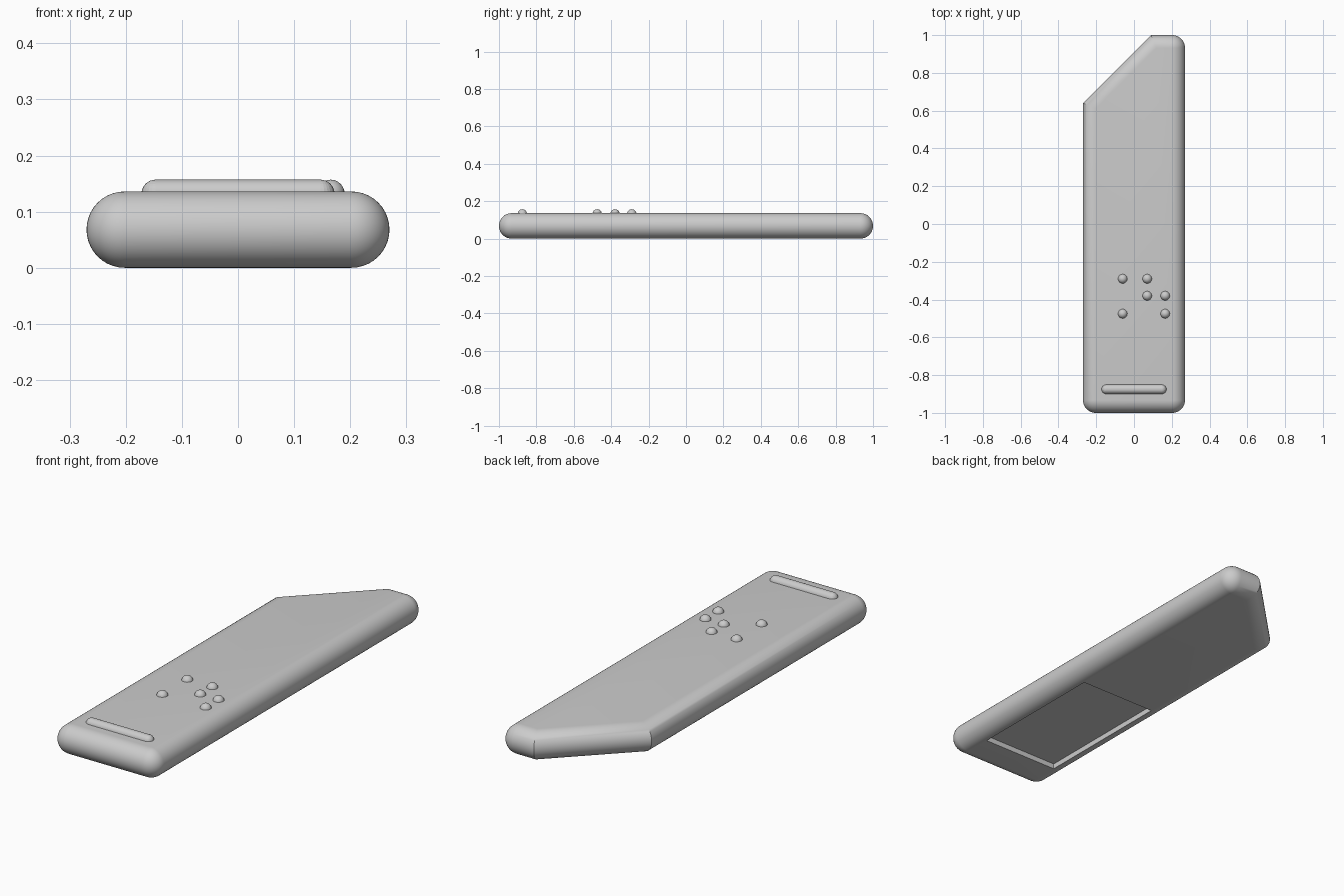
import bpy, bmesh, math
from mathutils import Matrix

cube = bpy.data.objects.get("Cube")
if cube:
    bpy.data.objects.remove(cube)

HALF_W, R = 0.27, 0.068       # half width, edge radius
TOP = 2 * R
BUMP = 0.025                  # radius of the raised bumps

grey = bpy.data.materials.new("light_grey")
grey.use_nodes = True
color = (0.6, 0.6, 0.6, 1)
grey.diffuse_color = color
shader = next(n for n in grey.node_tree.nodes if n.type == 'BSDF_PRINCIPLED')
shader.inputs["Base Color"].default_value = color


def finish(name, bm, smooth=True):
    bmesh.ops.recalc_face_normals(bm, faces=bm.faces)
    mesh = bpy.data.meshes.new(name)
    bm.to_mesh(mesh)
    bm.free()
    obj = bpy.data.objects.new(name, mesh)
    bpy.context.collection.objects.link(obj)
    mesh.materials.append(grey)
    if smooth:
        select(obj)
        bpy.ops.object.shade_smooth_by_angle(angle=math.radians(30))
    return obj


def select(obj):
    bpy.ops.object.select_all(action='DESELECT')
    obj.select_set(True)
    bpy.context.view_layer.objects.active = obj


def outline(theta, steps=10):
    """Plan outline at one angle of the half-round edge profile."""
    d = R * (1 - math.cos(theta))
    slant = d * math.sqrt(2)
    # mitred corners at both ends of the slanted edge
    pts = [(0.09 - d + slant, 1 - d), (-HALF_W + d, 0.64 + d - slant)]
    # three rounded corners
    cx, cy = HALF_W - R, 1 - R
    for x, y, start in ((-cx, -cy, 180), (cx, -cy, 270), (cx, cy, 0)):
        for i in range(steps + 1):
            a = math.radians(start + 90 * i / steps)
            pts.append((x + (R - d) * math.cos(a), y + (R - d) * math.sin(a)))
    return pts


# Body: rounded edge profile swept around the outline
bm = bmesh.new()
rings = []
STEPS = 20
for k in range(STEPS + 1):
    theta = math.pi * (k / STEPS - 0.5)
    z = R + R * math.sin(theta)
    rings.append([bm.verts.new((x, y, z)) for x, y in outline(theta)])
for low, high in zip(rings, rings[1:]):
    n = len(low)
    for i in range(n):
        j = (i + 1) % n
        bm.faces.new((low[i], low[j], high[j], high[i]))
bm.faces.new(rings[0][::-1])
bm.faces.new(rings[-1])
bmesh.ops.remove_doubles(bm, verts=bm.verts, dist=1e-5)
body = finish("body", bm, smooth=False)

# Shallow rectangular recess in the underside
DEPTH = 0.025
bm = bmesh.new()
bmesh.ops.create_cube(bm, size=1, matrix=Matrix.Translation((0, -0.46, 0))
                      @ Matrix.Diagonal((0.398, 0.69, 2 * DEPTH, 1)))
cutter = finish("recess_cutter", bm, smooth=False)
cutter.hide_render = True
select(body)
cut = body.modifiers.new("recess", 'BOOLEAN')
cut.operation = 'DIFFERENCE'
cut.solver = 'EXACT'
cut.object = cutter
bpy.ops.object.modifier_apply(modifier=cut.name)
bpy.data.objects.remove(cutter)
select(body)
bpy.ops.object.shade_smooth_by_angle(angle=math.radians(30))


def bump(name, centers):
    """Round bump, or a rounded bar when two centers are given."""
    bm = bmesh.new()
    for x, y in centers:
        bmesh.ops.create_uvsphere(bm, u_segments=24, v_segments=16, radius=BUMP,
                                  matrix=Matrix.Translation((x, y, TOP - 0.004)))
    if len(centers) > 1:
        hull = bmesh.ops.convex_hull(bm, input=bm.verts)
        inside = {g for g in hull["geom_interior"] + hull["geom_unused"]
                  if isinstance(g, bmesh.types.BMVert)}
        bmesh.ops.delete(bm, geom=list(inside), context='VERTS')
    return finish(name, bm)


# Tactile bumps and the raised bar near the front
ROWS = {-0.29: (-0.06, 0.07), -0.38: (0.07, 0.165), -0.475: (-0.06, 0.165)}
for row, (y, columns) in enumerate(ROWS.items(), 1):
    for col, x in enumerate(columns, 1):
        bump(f"bump_{row}_{col}", [(x, y)])
bump("front_bar", [(-0.147, -0.875), (0.147, -0.875)])
